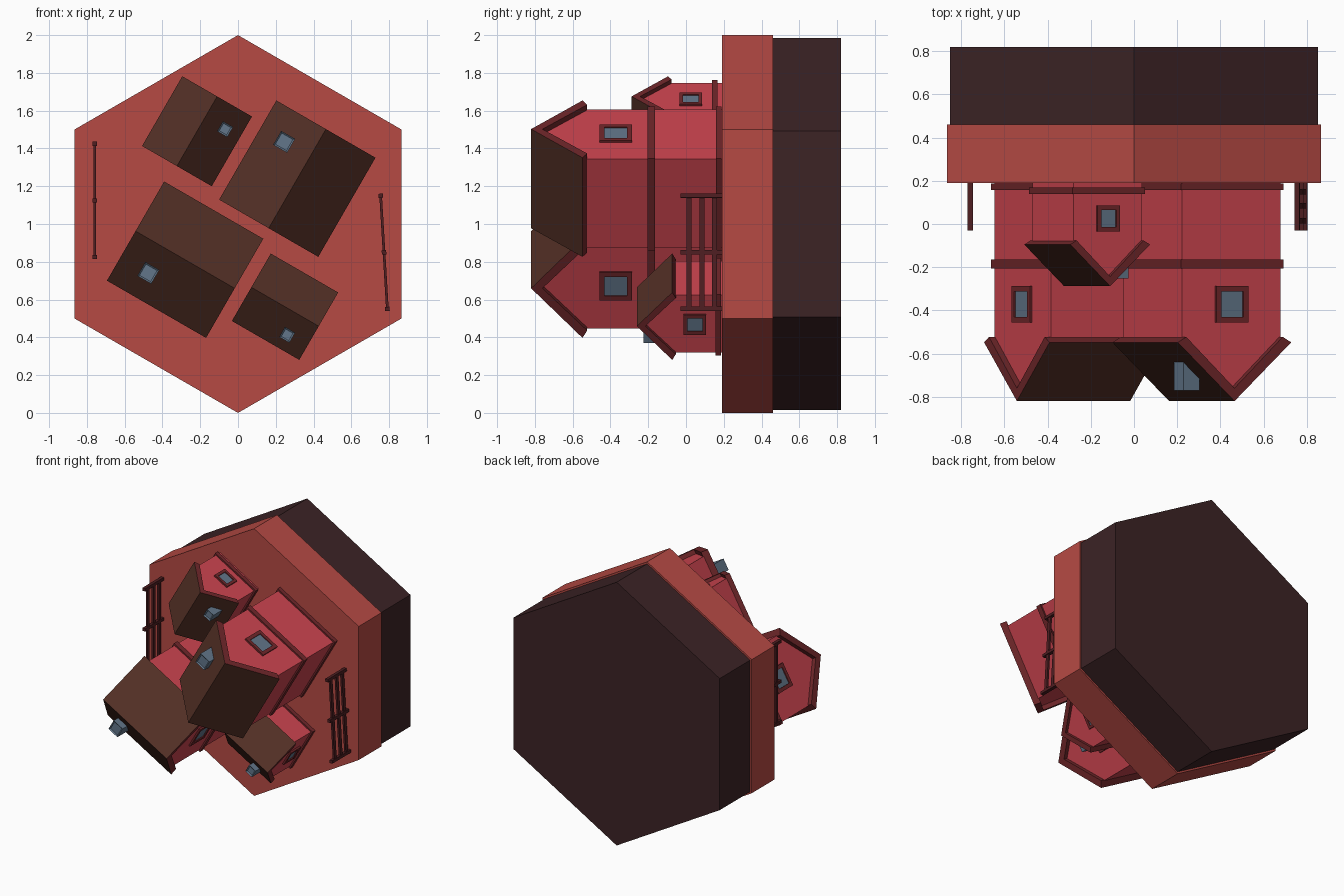
import bpy, bmesh, math
from mathutils import Matrix, Vector

if "Cube" in bpy.data.objects:
    bpy.data.objects.remove(bpy.data.objects["Cube"])


def material(name, r, g, b):
    def lin(c):
        c /= 255
        return c / 12.92 if c < 0.04045 else ((c + 0.055) / 1.055) ** 2.4
    m = bpy.data.materials.new(name)
    m.diffuse_color = (lin(r), lin(g), lin(b), 1)
    m.use_nodes = True
    m.node_tree.nodes["Principled BSDF"].inputs["Base Color"].default_value = m.diffuse_color
    return m


TILE = material("tile red", 182, 74, 68)
EARTH = material("dark earth", 60, 35, 37)
WALL = material("wall red", 206, 69, 80)
TRIM = material("trim maroon", 112, 39, 42)
ROOF = material("roof brown", 84, 48, 38)
GLASS = material("blue grey", 98, 118, 138)
FENCE = material("fence maroon", 78, 30, 33)


def finish(bm, name, mats, matrix, rule=None):
    bmesh.ops.recalc_face_normals(bm, faces=bm.faces)
    bm.normal_update()
    if rule:
        for f in bm.faces:
            f.material_index = rule(f)
    me = bpy.data.meshes.new(name)
    bm.to_mesh(me)
    bm.free()
    for m in mats:
        me.materials.append(m)
    ob = bpy.data.objects.new(name, me)
    ob.matrix_world = matrix
    bpy.context.collection.objects.link(ob)
    return ob


def extrude(name, pts, direction, mats, matrix=Matrix(), rule=None):
    """Close a profile and push it along a direction."""
    bm = bmesh.new()
    face = bm.faces.new([bm.verts.new(p) for p in pts])
    res = bmesh.ops.extrude_face_region(bm, geom=[face])
    verts = [v for v in res["geom"] if isinstance(v, bmesh.types.BMVert)]
    bmesh.ops.translate(bm, verts=verts, vec=Vector(direction))
    return finish(bm, name, mats, matrix, rule)


def boxes(name, items, mat, matrix=Matrix()):
    """One object made of boxes, each given as (centre, size)."""
    bm = bmesh.new()
    for c, s in items:
        bmesh.ops.create_cube(bm, size=1, matrix=Matrix.Translation(c) @ Matrix.Diagonal((*s, 1)))
    return finish(bm, name, [mat], matrix)


def hexagon(name, radius, y0, y1, mat):
    pts = [(radius * math.sin(i * math.pi / 3), y0, 1 + radius * math.cos(i * math.pi / 3))
           for i in range(6)]
    extrude(name, pts, (0, y1 - y0, 0), [mat])


# Hexagonal ground tile
hexagon("tile_top", 1.0, 0.19, 0.46, TILE)
hexagon("tile_base", 0.985, 0.46, 0.82, EARTH)


def house(name, cx, cz, angle, half, ridge, eave, floor, side, belt):
    """House standing on the tile: local x is the ridge, local z points out of the tile."""
    M = (Matrix.Translation((cx, 0, cz)) @ Matrix.Rotation(math.pi / 2, 4, 'X')
         @ Matrix.Rotation(math.radians(angle), 4, 'Z'))
    k = 1.0 if belt else 0.75
    wl, ww = half - 0.032 * k, half - 0.04 * k
    slope = (ridge - eave) / half
    top = ridge - 0.05 * k

    # walls with gables
    extrude(name + "_walls",
            [(-wl, -ww, -0.2), (-wl, ww, -0.2), (-wl, ww, top - slope * ww),
             (-wl, 0, top), (-wl, -ww, top - slope * ww)], (2 * wl, 0, 0), [WALL], M)

    # roof slab, brown on the outer slopes only
    a, d, t = half - 0.045 * k, eave - 0.025 * k, ridge - 0.06 * k
    extrude(name + "_roof",
            [(-half, half, eave), (-half, 0, ridge), (-half, -half, eave),
             (-half, -a, d), (-half, 0, t), (-half, a, d)], (2 * half, 0, 0),
            [TRIM, ROOF], M, lambda f: int(f.normal.z > 0.3))

    # base trim and storey belt
    bands = [((0, 0, floor + 0.015), (2 * wl + 0.022, 2 * ww + 0.022, 0.03))]
    if belt:
        bands.append(((0, 0, 0.185), (2 * wl + 0.022, 2 * ww + 0.022, 0.04)))
    boxes(name + "_bands", bands, TRIM, M)

    # framed window on each gable
    w, wz, bar = (0.17, 0.372, 0.026) if belt else (0.12, eave - 0.12, 0.02)
    frame, glass = [], []
    for e in (-1, 1):
        x = e * wl
        for s in (-1, 1):
            frame.append(((x, s * (w - bar) / 2, wz), (0.024, bar, w)))
            frame.append(((x, 0, wz + s * (w - bar) / 2), (0.024, w - 2 * bar, bar)))
        glass.append(((x, 0, wz), (0.01, w - 2 * bar, w - 2 * bar)))
    boxes(name + "_window_frames", frame, TRIM, M)
    boxes(name + "_window_glass", glass, GLASS, M)

    # chimney with a slightly recessed top
    c, off, h = (0.085, (0.134, 0.158), ridge - 0.05) if belt else (0.062, (0.084, 0.123), ridge - 0.035)
    low = ridge - slope * (off[1] + c / 2) - 0.02
    bm = bmesh.new()
    bmesh.ops.create_cube(bm, size=1, matrix=Matrix.Translation((off[0], side * off[1], (h + low) / 2))
                          @ Matrix.Diagonal((c, c, h - low, 1)))
    cap = [f for f in bm.faces if f.normal.z > 0.5]
    bmesh.ops.inset_region(bm, faces=cap, thickness=0.012, depth=-0.008)
    finish(bm, name + "_chimney", [GLASS], M)


# Two tall and two small houses
house("tall_house_right", 0.314, 1.24, 60, 0.303, 0.82, 0.548, -0.188, 1, True)
house("tall_house_left", -0.28, 0.811, 150, 0.303, 0.82, 0.548, -0.188, 1, True)
house("small_house_upper", -0.217, 1.491, 60, 0.213, 0.288, 0.095, -0.168, -1, False)
house("small_house_lower", 0.249, 0.562, -30, 0.206, 0.26, 0.073, -0.185, -1, False)


def fence(name, x, z, tilt):
    M = Matrix.Translation((x, 0, z)) @ Matrix.Rotation(math.radians(tilt), 4, 'Y')
    posts = [((0, 0.085, p), (0.024, 0.23, 0.022)) for p in (-0.3, 0, 0.3)]
    rails = [((0, y, 0), (0.014, 0.026, 0.61)) for y in (0.015, 0.085, 0.15)]
    boxes(name, posts + rails, FENCE, M)


# Fences along both sides of the tile
fence("fence_left", -0.758, 1.125, 0)
fence("fence_right", 0.773, 0.85, -3.4)
